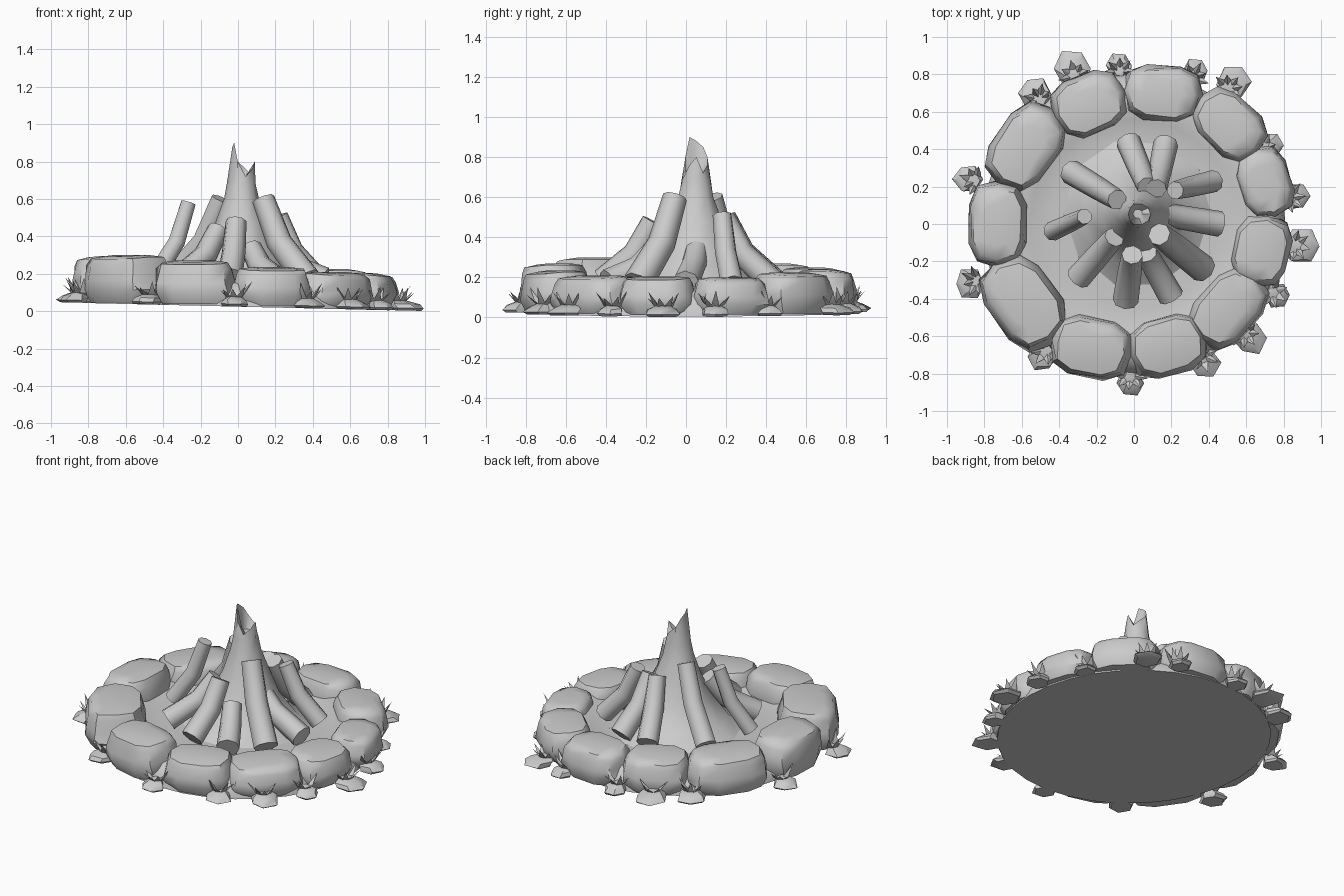
import bpy, bmesh, math, random
from mathutils import Vector

random.seed(4)
if "Cube" in bpy.data.objects:
    bpy.data.objects.remove(bpy.data.objects["Cube"])

grey = bpy.data.materials.new("stone grey")
grey.use_nodes = True
grey.diffuse_color = (0.6, 0.6, 0.6, 1)
grey.node_tree.nodes["Principled BSDF"].inputs["Base Color"].default_value = (0.6, 0.6, 0.6, 1)


def base(x):
    """Height of the gently sloping underside."""
    return 0.024 * (1 - x)


def finish(bm, name, angle=40):
    bmesh.ops.recalc_face_normals(bm, faces=bm.faces[:])
    mesh = bpy.data.meshes.new(name)
    bm.to_mesh(mesh)
    bm.free()
    mesh.materials.append(grey)
    ob = bpy.data.objects.new(name, mesh)
    bpy.context.collection.objects.link(ob)
    bpy.ops.object.select_all(action='DESELECT')
    ob.select_set(True)
    bpy.context.view_layer.objects.active = ob
    bpy.ops.object.shade_smooth_by_angle(angle=math.radians(angle))


def loft(bm, rings):
    """Skin rings of equal size and cap both ends."""
    loops = [[bm.verts.new(p) for p in ring] for ring in rings]
    n = len(loops[0])
    for a, b in zip(loops, loops[1:]):
        for i in range(n):
            j = (i + 1) % n
            bm.faces.new((a[i], a[j], b[j], b[i]))
    bm.faces.new(loops[0][::-1])
    bm.faces.new(loops[-1])


def circle(r, z, n, wobble=0.0, cx=0, cy=0):
    pts = []
    for i in range(n):
        a = math.tau * i / n
        k = r * (1 + random.uniform(-wobble, wobble))
        x, y = cx + k * math.cos(a), cy + k * math.sin(a)
        pts.append((x, y, z + base(x)))
    return pts


# Ground: flat underside, raised rim between the stones, shallow bowl
bm = bmesh.new()
loft(bm, [circle(r, z, 32) for r, z in
          ((0.81, 0), (0.8, 0.05), (0.74, 0.12), (0.66, 0.145), (0.56, 0.115), (0.45, 0.1), (0.2, 0.12))])
finish(bm, "ground", 60)

# Ring stones: x, y, half length, half depth, top height, turn from tangent
STONES = ((0.15, 0.70, 0.21, 0.15, 0.24, 8), (-0.24, 0.64, 0.20, 0.16, 0.25, 0),
          (-0.58, 0.41, 0.24, 0.17, 0.27, 0), (-0.73, 0.0, 0.23, 0.155, 0.295, 0),
          (-0.59, -0.42, 0.26, 0.18, 0.30, 0), (-0.23, -0.66, 0.22, 0.16, 0.27, 8),
          (0.18, -0.65, 0.21, 0.16, 0.235, 0), (0.50, -0.45, 0.23, 0.16, 0.21, 0),
          (0.68, -0.14, 0.19, 0.155, 0.205, 0), (0.70, 0.22, 0.19, 0.14, 0.20, 0),
          (0.51, 0.53, 0.21, 0.15, 0.225, 0))
for x, y, length, depth, top, turn in STONES:
    t = math.atan2(y, x) + math.radians(turn)
    out, side = Vector((math.cos(t), math.sin(t), 0)), Vector((-math.sin(t), math.cos(t), 0))
    low = base(x) + 0.008
    rings = []
    for scale, h in ((0.86, 0.0), (1.03, 0.28), (1.01, 0.5), (0.94, 0.82), (0.84, 0.96), (0.5, 1.0)):
        ring = []
        for i in range(10):
            a = math.tau * (i + 0.5) / 10
            c, s = math.cos(a), math.sin(a)
            u = math.copysign(abs(c) ** 0.7, c) * scale * random.uniform(0.95, 1.04)
            v = math.copysign(abs(s) ** 0.7, s) * scale * random.uniform(0.95, 1.04)
            p = Vector((x, y, low + h * (top - low))) + out * u * depth + side * v * length
            p.z -= 0.015 * h * max(u, 0)
            ring.append(p)
        rings.append(ring)
    bm = bmesh.new()
    loft(bm, rings)
    finish(bm, "ring_stone", 45)

# Leaning logs: foot x, y, head x, y, head height, radius
LOGS = ((-0.44, -0.04, -0.265, 0.04, 0.58, 0.048), (-0.34, 0.28, -0.09, 0.13, 0.60, 0.062),
        (-0.03, 0.44, 0.07, 0.20, 0.50, 0.062), (0.17, 0.43, 0.12, 0.19, 0.50, 0.062),
        (0.43, 0.23, 0.22, 0.18, 0.51, 0.055), (0.46, 0.0, 0.11, 0.06, 0.38, 0.064),
        (0.37, -0.24, 0.135, -0.055, 0.60, 0.07), (0.20, -0.39, 0.07, -0.16, 0.34, 0.064),
        (-0.045, -0.41, -0.01, -0.165, 0.48, 0.064), (-0.30, -0.29, -0.105, -0.07, 0.44, 0.063))
for fx, fy, hx, hy, hz, r in LOGS:
    foot, head = Vector((fx, fy, 0.155 + base(fx))), Vector((hx, hy, hz))
    mid = foot.lerp(head, 0.5) + Vector(((hx - fx) * 0.14, (hy - fy) * 0.14, -0.015))
    path = [foot, mid, head]
    rings = []
    for i, p in enumerate(path):
        d = (path[min(i + 1, 2)] - path[max(i - 1, 0)]).normalized()
        u = d.cross(Vector((0, 0, 1))).normalized()
        v = u.cross(d)
        k = r * (1.08, 1.0, 0.88)[i]
        rings.append([p + u * k * math.cos(math.tau * j / 8) + v * k * math.sin(math.tau * j / 8)
                      for j in range(8)])
    bm = bmesh.new()
    loft(bm, rings)
    finish(bm, "leaning_log", 50)

# Central stump: flared trunk ending in a splintered crown
bm = bmesh.new()
rings = [circle(r, z, 10, 0.05, 0.02, 0.05) for r, z in
         ((0.42, 0.09), (0.29, 0.17), (0.195, 0.3), (0.135, 0.45), (0.09, 0.58), (0.076, 0.66))]
CROWN = (0.80, 0.72, 0.76, 0.80, 0.85, 0.88, 0.90, 0.80, 0.72, 0.76)
for i, z in enumerate(CROWN):
    CENTRE_X, REACH = 0.02, 0.07 if z < 0.84 else 0.05
    if i == 0:
        rings.append([])
    a = math.tau * i / 10
    rings[-1].append((CENTRE_X + REACH * math.cos(a), 0.052 + 0.058 * math.sin(a), z))
rings.append([(0.02 + 0.025 * math.cos(math.tau * i / 10),
               0.055 + 0.025 * math.sin(math.tau * i / 10), 0.72) for i in range(10)])
loft(bm, rings)
finish(bm, "splintered_stump", 45)

# Flat pebbles sloping outwards around the ring: x, y, radius
PEBBLES = ((-0.33, 0.83, 0.10), (-0.53, 0.70, 0.09), (-0.08, 0.85, 0.07), (0.33, 0.82, 0.07),
           (0.53, 0.76, 0.09), (0.73, 0.42, 0.07), (0.87, 0.15, 0.08), (0.90, -0.12, 0.098),
           (0.77, -0.38, 0.07), (0.62, -0.61, 0.09), (0.38, -0.74, 0.08), (-0.02, -0.85, 0.075),
           (-0.49, -0.71, 0.08), (-0.88, -0.32, 0.08), (-0.89, 0.24, 0.075))
for x, y, r in PEBBLES:
    inward = Vector((x, y)).normalized() * -r
    bm = bmesh.new()
    loft(bm, [circle(r * k, z, 6, 0.13, x + inward.x * shift, y + inward.y * shift)
              for k, z, shift in ((0.85, 0.001, 0.1), (1, 0.014, 0), (0.85, 0.036, 0.2), (0.45, 0.055, 0.45))])
    finish(bm, "pebble", 30)

# Grass tufts: pointed blades fanning outwards beside the pebbles
for x, y, r in PEBBLES:
    t = math.atan2(y, x)
    root = Vector((x, y, 0)) * 0.95
    root.z = base(x) + 0.02
    bm = bmesh.new()
    for spread in (-1.5, -0.8, -0.1, 0.7, 1.4):
        a = t + spread
        lean = Vector((math.cos(a), math.sin(a), 0))
        side = Vector((-lean.y, lean.x, 0)) * 0.02
        tip = root + lean * random.uniform(0.07, 0.1) + Vector((0, 0, random.uniform(0.07, 0.12)))
        body = root + lean * 0.045 + Vector((0, 0, 0.035))
        b = [bm.verts.new(p) for p in (root - side, root + side, root - lean * 0.01,
                                       body - side, body + side, tip)]
        for f in ((0, 1, 4, 3), (3, 4, 5), (0, 3, 2), (2, 4, 1), (2, 3, 5), (2, 5, 4), (0, 2, 1)):
            bm.faces.new([b[i] for i in f])
    finish(bm, "grass_tuft", 30)
